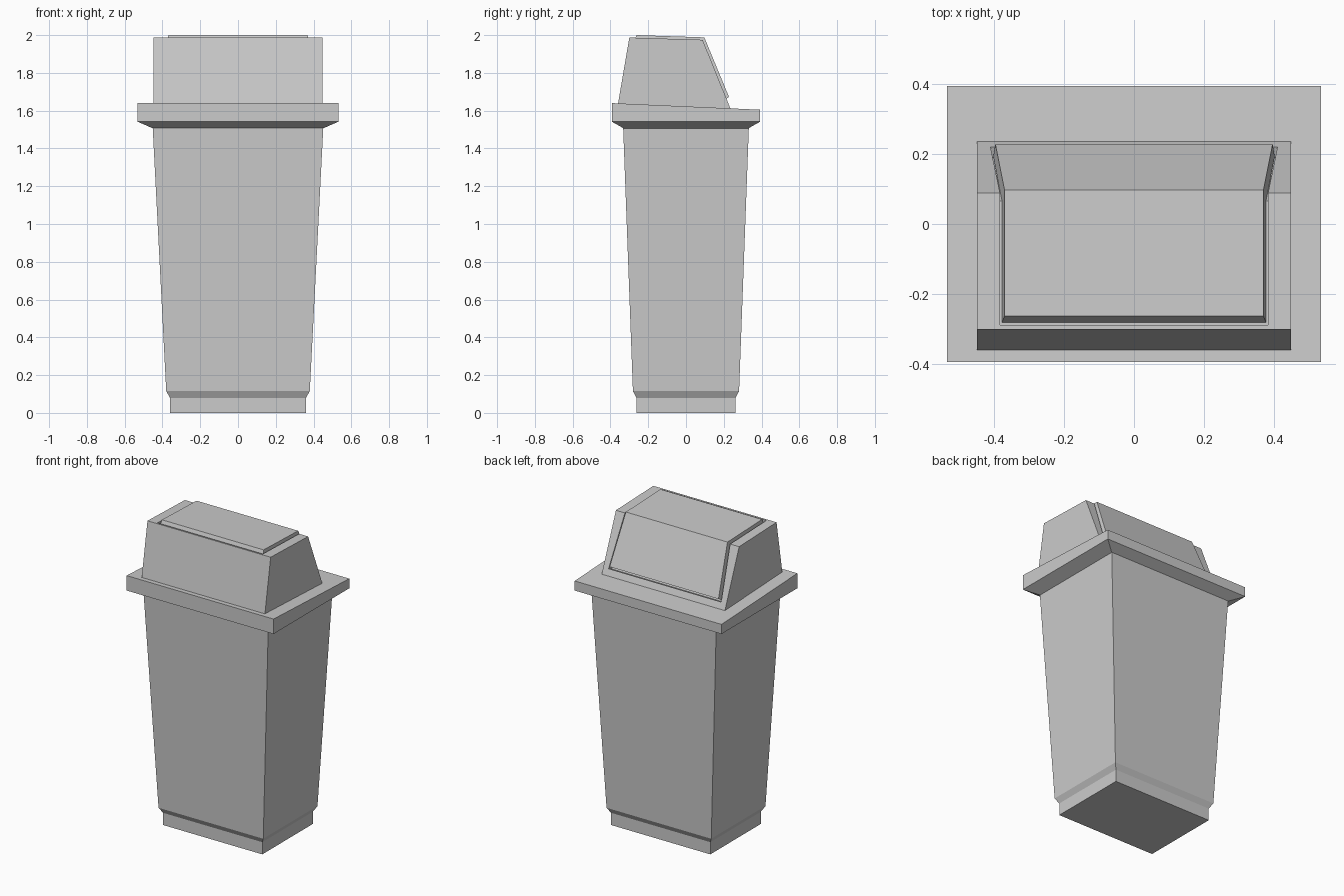
import bpy, bmesh

if "Cube" in bpy.data.objects:
    bpy.data.objects.remove(bpy.data.objects["Cube"])


def loft(name, rings):
    """Closed flat-shaded mesh through rings with equal point counts."""
    bm = bmesh.new()
    vs = [[bm.verts.new(p) for p in ring] for ring in rings]
    n = len(vs[0])
    for a, b in zip(vs, vs[1:]):
        for i in range(n):
            j = (i + 1) % n
            bm.faces.new((a[i], a[j], b[j], b[i]))
    bm.faces.new(vs[0])
    bm.faces.new(vs[-1])
    bmesh.ops.recalc_face_normals(bm, faces=bm.faces)
    mesh = bpy.data.meshes.new(name)
    bm.to_mesh(mesh)
    bm.free()
    ob = bpy.data.objects.new(name, mesh)
    bpy.context.collection.objects.link(ob)
    return ob


def rect(hx, hy, z_front, z_back=None):
    zb = z_front if z_back is None else z_back
    return [(-hx, -hy, z_front), (hx, -hy, z_front), (hx, hy, zb), (-hx, hy, zb)]


def bent_panel(name, outer, inner):
    """Bent slab: each station (y, z, half width) has an outer and inner row."""
    rings = [[(-ow, oy, oz), (ow, oy, oz), (iw, iy, iz), (-iw, iy, iz)]
             for (oy, oz, ow), (iy, iz, iw) in zip(outer, inner)]
    return loft(name, rings)


# tapered bin body with a recessed foot
loft("bin_body", [rect(0.36, 0.262, 0), rect(0.36, 0.262, 0.08),
                  rect(0.38, 0.281, 0.115), rect(0.452, 0.333, 1.52)])

# overhanging lid rim, chamfered below and sloping on top
loft("lid_rim", [rect(0.447, 0.328, 1.505), rect(0.533, 0.393, 1.542),
                 rect(0.533, 0.393, 1.64, 1.605)])

# hood: side profile extruded across the width
profile = [(-0.362, 1.625), (-0.30, 1.987), (0.088, 1.975), (0.24, 1.60)]
hood = loft("lid_hood", [[(x, y, z) for y, z in profile] for x in (-0.447, 0.447)])

# shallow recess around the flap
cutter = bent_panel("flap_recess_cutter",
                    [(-0.288, 2.05, 0.382), (0.13, 2.03, 0.382), (0.264, 1.67, 0.41)],
                    [(-0.288, 1.95, 0.382), (0.065, 1.94, 0.382), (0.19, 1.64, 0.408)])
cutter.hide_render = True
cutter.hide_viewport = True
cut = hood.modifiers.new("recess", 'BOOLEAN')
cut.operation = 'DIFFERENCE'
cut.solver = 'EXACT'
cut.object = cutter

# swing flap, slightly proud of the hood
bent_panel("swing_flap",
           [(-0.262, 2.0, 0.369), (0.097, 1.988, 0.369), (0.228, 1.672, 0.395)],
           [(-0.281, 1.95, 0.376), (0.065, 1.94, 0.376), (0.192, 1.653, 0.401)])
